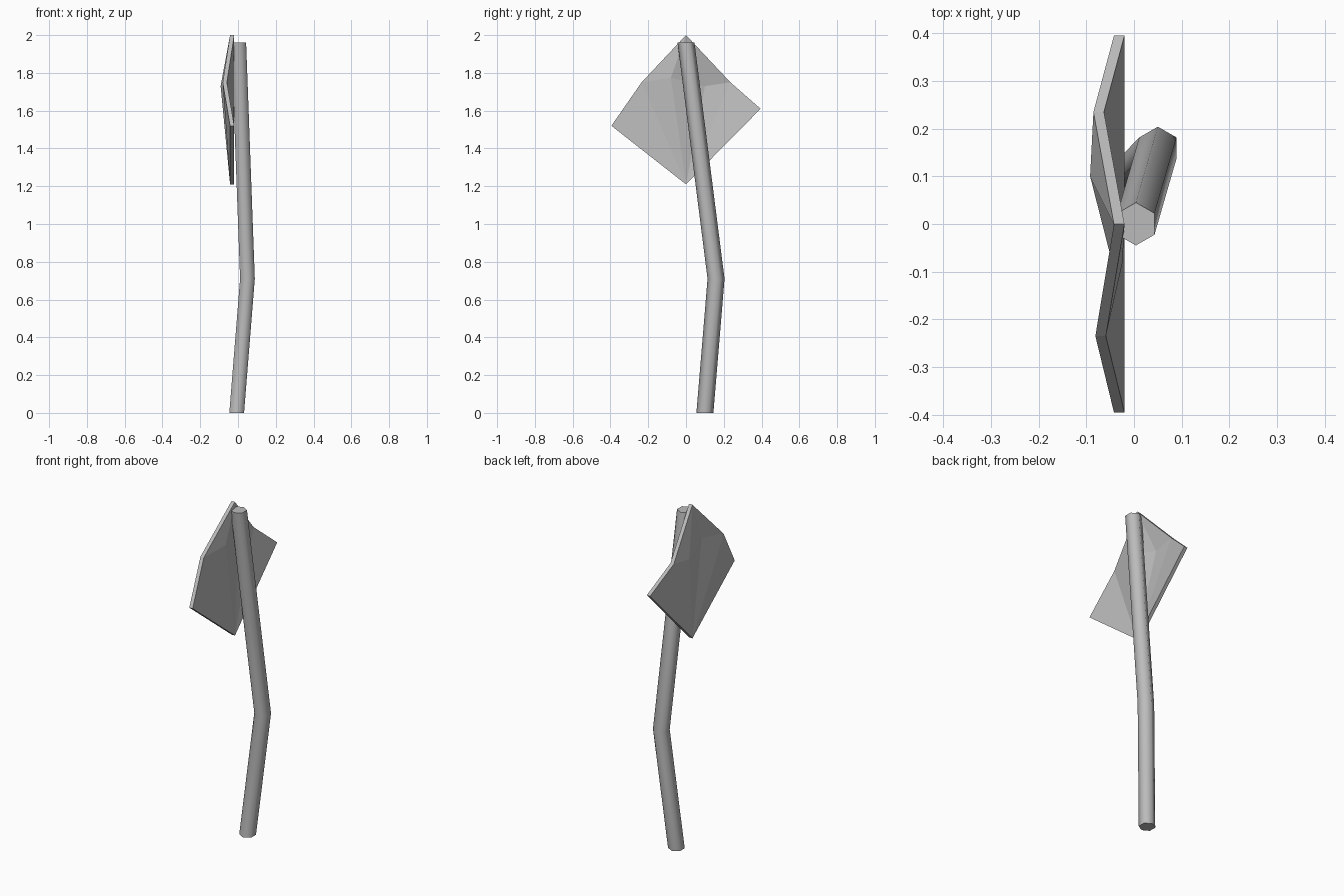
import bpy, bmesh, math
from mathutils import Vector

cube = bpy.data.objects.get("Cube")
if cube:
    bpy.data.objects.remove(cube, do_unlink=True)


def make_material(name, rgb):
    mat = bpy.data.materials.new(name)
    mat.use_nodes = True
    mat.diffuse_color = (*rgb, 1)
    mat.node_tree.nodes["Principled BSDF"].inputs["Base Color"].default_value = (*rgb, 1)
    return mat


def make_object(name, bm, mat):
    bmesh.ops.recalc_face_normals(bm, faces=bm.faces)
    mesh = bpy.data.meshes.new(name)
    bm.to_mesh(mesh)
    bm.free()
    mesh.materials.append(mat)
    obj = bpy.data.objects.new(name, mesh)
    bpy.context.collection.objects.link(obj)
    return obj


metal = make_material("grey metal", (0.5, 0.5, 0.5))

# Bent post: hexagonal rings joined along three centres
SIDES, RADIUS = 6, 0.045
bm = bmesh.new()
rings = []
for centre in [(-0.007, 0.1, 0), (0.05, 0.159, 0.71), (0.004, 0, 1.96)]:
    ring = []
    for i in range(SIDES):
        a = math.tau * i / SIDES
        ring.append(bm.verts.new(Vector(centre) + RADIUS * Vector((math.sin(a), math.cos(a), 0))))
    rings.append(ring)
for low, high in zip(rings, rings[1:]):
    for i in range(SIDES):
        j = (i + 1) % SIDES
        bm.faces.new((low[i], low[j], high[j], high[i])).smooth = True
caps = [bm.faces.new(rings[0]), bm.faces.new(rings[-1])]
for cap in caps:
    for edge in cap.edges:
        edge.smooth = False
make_object("bent_post", bm, metal)

# Crumpled diamond plate: folded front sheet, extruded backwards
points = {
    "top": (-0.02, 0, 2), "bottom": (-0.02, 0, 1.21),
    "edge_a": (-0.059, -0.235, 1.75), "corner_a": (-0.02, -0.395, 1.52),
    "edge_b": (-0.063, 0.235, 1.75), "corner_b": (-0.02, 0.395, 1.61),
    "dent_a": (-0.024, -0.08, 1.775), "dent_b": (-0.07, 0.1, 1.73),
}
bm = bmesh.new()
v = {name: bm.verts.new(p) for name, p in points.items()}
for s in "ab":
    edge, corner, dent = v["edge_" + s], v["corner_" + s], v["dent_" + s]
    bm.faces.new((v["top"], edge, dent))
    bm.faces.new((edge, v["bottom"], dent))
    bm.faces.new((edge, corner, v["bottom"]))
bm.faces.new((v["top"], v["dent_a"], v["dent_b"]))
bm.faces.new((v["dent_a"], v["bottom"], v["dent_b"]))
bmesh.ops.recalc_face_normals(bm, faces=bm.faces)
back = bmesh.ops.extrude_face_region(bm, geom=bm.faces[:], use_keep_orig=True)
bmesh.ops.translate(bm, vec=(-0.022, 0, 0),
                    verts=[g for g in back["geom"] if isinstance(g, bmesh.types.BMVert)])
make_object("sign_plate", bm, metal)
